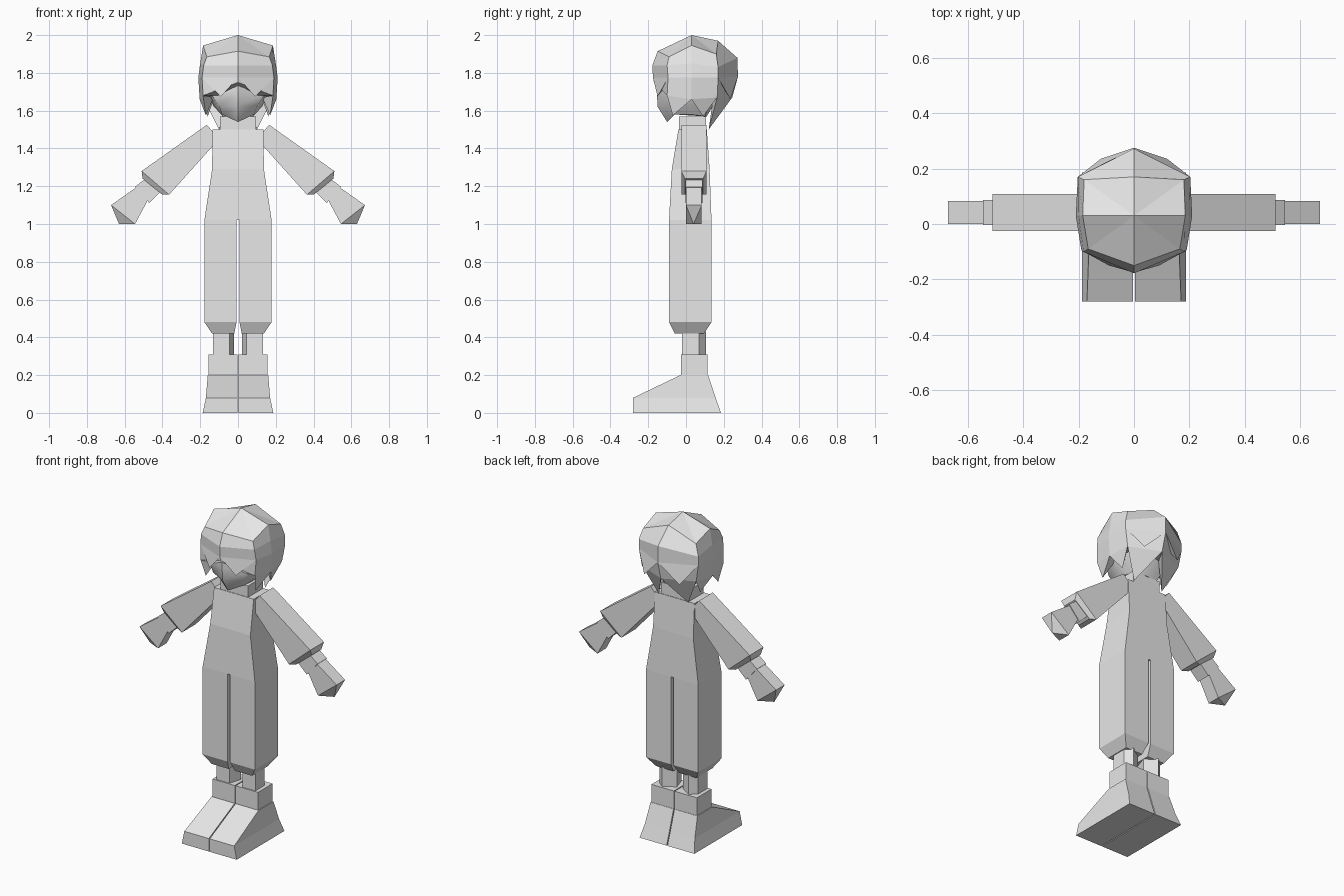
import bpy
import bmesh
from math import radians
from mathutils import Vector

default_cube = bpy.data.objects.get("Cube")
if default_cube:
    bpy.data.objects.remove(default_cube, do_unlink=True)

grey = bpy.data.materials.new("plain_grey")
grey.use_nodes = True
grey.diffuse_color = (0.8, 0.8, 0.8, 1)
grey.node_tree.nodes["Principled BSDF"].inputs["Base Color"].default_value = (0.8, 0.8, 0.8, 1)


def finish(name, bm, mirrored, smooth):
    """Turn a bmesh into an object, optionally flipped to the other side."""
    if mirrored:
        bmesh.ops.scale(bm, vec=(-1, 1, 1), verts=bm.verts)
    bmesh.ops.recalc_face_normals(bm, faces=bm.faces)
    mesh = bpy.data.meshes.new(name)
    bm.to_mesh(mesh)
    bm.free()
    mesh.materials.append(grey)
    obj = bpy.data.objects.new(name, mesh)
    bpy.context.collection.objects.link(obj)
    if smooth:
        bpy.ops.object.select_all(action="DESELECT")
        obj.select_set(True)
        bpy.context.view_layer.objects.active = obj
        bpy.ops.object.shade_smooth_by_angle(angle=radians(smooth))


def loft(name, rings, mirrored=False, smooth=0):
    """Bridge rings of points; a ring holding one point closes to a tip."""
    bm = bmesh.new()
    loops = [[bm.verts.new(p) for p in ring] for ring in rings]
    for low, high in zip(loops, loops[1:]):
        count = max(len(low), len(high))
        for i in range(count):
            j = (i + 1) % count
            if len(high) == 1:
                bm.faces.new((low[i], low[j], high[0]))
            else:
                bm.faces.new((low[i], low[j], high[j], high[i]))
    for end in (loops[0], loops[-1]):
        if len(end) > 2:
            bm.faces.new(end)
    finish(name, bm, mirrored, smooth)


def rect(x0, x1, y0, y1, z):
    return [(x0, y0, z), (x1, y0, z), (x1, y1, z), (x0, y1, z)]


def slanted(top, bottom, y0, y1):
    """Section across an arm, given its upper and lower (x, z) points."""
    return [(top[0], y0, top[1]), (top[0], y1, top[1]),
            (bottom[0], y1, bottom[1]), (bottom[0], y0, bottom[1])]


def symmetric(half):
    """Complete a half ring that starts and ends on the centre line."""
    return half + [(-x, y, z) for x, y, z in half[-2:0:-1]]


def lock(name, a, b, tip, mirrored, depth=0.07):
    """Pointed lock of hair hanging from the edge a-b."""
    a, b, tip = Vector(a), Vector(b), Vector(tip)
    middle = (a + b) / 2
    inner = middle + (Vector((0, 0.04, middle.z)) - middle).normalized() * depth
    bm = bmesh.new()
    va, vb, vt, vi = [bm.verts.new(p) for p in (a, b, tip, inner)]
    for face in ((va, vb, vt), (vb, vi, vt), (vi, va, vt), (va, vi, vb)):
        bm.faces.new(face)
    finish(name, bm, mirrored, 0)


# Torso and neck
loft("torso", [rect(-.178, .178, -.09, .135, 1.02),
               rect(-.137, .137, -.075, .125, 1.29),
               rect(-.135, .135, -.04, .11, 1.5)])
loft("neck", [rect(-.095, .095, -.037, .107, 1.48),
              rect(-.095, .095, -.037, .107, 1.57)])

for side, flip in (("left", False), ("right", True)):
    # Trouser leg
    loft(side + "_trouser_leg", [rect(.02, .137, -.06, .095, .42),
                                 rect(.008, .178, -.09, .135, .48),
                                 rect(.008, .178, -.09, .135, 1.02)], flip)

    # Ankle with angled inner faces
    ankle = [(.045, -.02), (.132, -.02), (.132, .07), (.09, .105), (.02, .06)]
    loft(side + "_ankle", [[(x, y, z) for x, y in ankle] for z in (.29, .43)], flip)

    # Boot with sloping toe and straight cuff
    loft(side + "_boot", [rect(.003, .187, -.28, .185, 0),
                          rect(.003, .17, -.28, .157, .08),
                          rect(.003, .16, -.03, .117, .2)], flip)
    loft(side + "_boot_cuff", [rect(.003, .155, -.027, .115, .2),
                               rect(.003, .155, -.027, .115, .31)], flip)

    # Sleeve, wrist band and hand
    loft(side + "_sleeve", [slanted((.165, 1.525), (.1, 1.45), -.025, .108),
                            slanted((.51, 1.28), (.365, 1.155), -.025, .108),
                            slanted((.505, 1.24), (.4, 1.155), -.005, .09)], flip)
    loft(side + "_wrist_band", [slanted((.49, 1.24), (.41, 1.17), -.003, .087),
                                slanted((.545, 1.197), (.47, 1.112), -.003, .087)], flip)
    loft(side + "_hand", [slanted((.53, 1.2), (.47, 1.14), 0, .083),
                          slanted((.672, 1.1), (.545, 1), 0, .083),
                          [(.63, .04, 1)]], flip)

# Face and jaw
loft("face", [symmetric(half) for half in (
    [(0, -.1, 1.54), (.085, -.06, 1.58), (.09, .03, 1.58), (.08, .1, 1.57), (0, .11, 1.57)],
    [(0, -.15, 1.62), (.1, -.1, 1.625), (.13, .03, 1.625), (.1, .12, 1.62), (0, .14, 1.62)],
    [(0, -.155, 1.7), (.15, -.08, 1.7), (.17, .03, 1.7), (.15, .13, 1.7), (0, .18, 1.7)],
    [(0, -.15, 1.8), (.17, -.08, 1.8), (.18, .03, 1.8), (.17, .14, 1.8), (0, .2, 1.8)],
)], smooth=40)

# Cap of hair, from the fringe line up to the crown
hem = [(0, -.17, 1.75), (.185, -.1, 1.68), (.203, .03, 1.66), (.185, .165, 1.67), (0, .245, 1.67)]
brow = [(0, -.175, 1.775), (.19, -.095, 1.775), (.21, .03, 1.775), (.203, .17, 1.775), (0, .275, 1.78)]
loft("hair_cap", [symmetric(half) for half in (
    hem, brow,
    [(0, -.178, 1.84), (.182, -.1, 1.84), (.2, .03, 1.85), (.203, .17, 1.83), (0, .272, 1.88)],
    [(0, -.15, 1.915), (.165, -.09, 1.885), (.185, .03, 1.945), (.18, .16, 1.9), (0, .17, 1.97)],
)] + [[(0, .03, 2)]])

# Hanging locks around the hem
for side, flip in (("left", False), ("right", True)):
    lock(side + "_fringe_lock", brow[0], brow[1], (.09, -.15, 1.675), flip)
    lock(side + "_temple_lock", hem[1], hem[2], (.17, -.07, 1.575), flip)
    lock(side + "_side_lock", hem[2], hem[3], (.16, .09, 1.57), flip)
    lock(side + "_nape_lock", hem[3], hem[4], (.1, .12, 1.5), flip)
    lock(side + "_back_tuft", brow[3], brow[4], (.12, .235, 1.66), flip)
